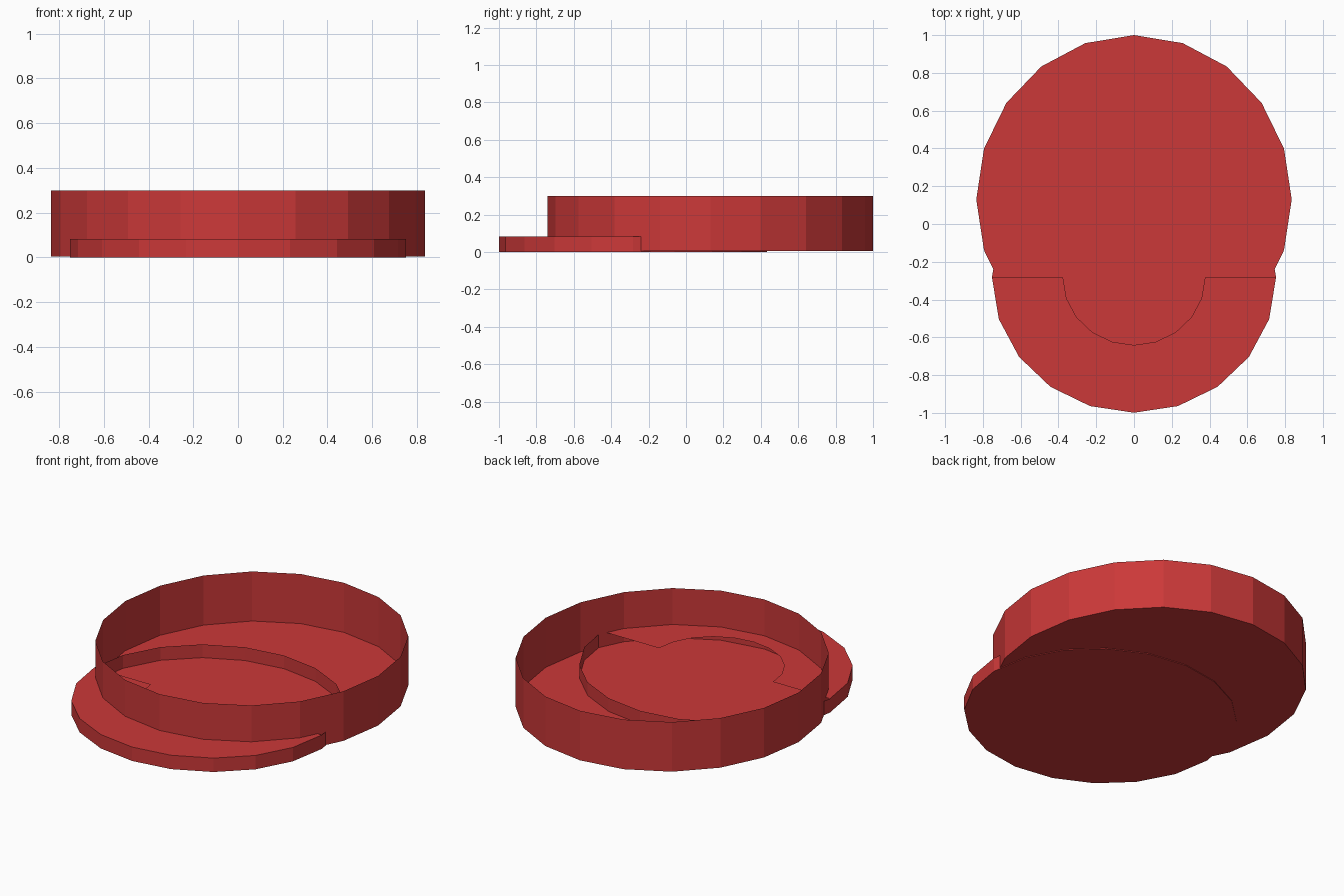
import bpy, bmesh, math

if "Cube" in bpy.data.objects:
    bpy.data.objects.remove(bpy.data.objects["Cube"])

SIDES = 20
red = bpy.data.materials.new("red")
red.diffuse_color = (0.6, 0.04, 0.04, 1)
red.use_nodes = True
red.node_tree.nodes["Principled BSDF"].inputs["Base Color"].default_value = red.diffuse_color


def arc(bm, cy, rx, ry, z, start=0, count=SIDES):
    """Points along an ellipse, one every 18 degrees."""
    step = 2 * math.pi / SIDES
    return [bm.verts.new((rx * math.cos((start + i) * step),
                          cy + ry * math.sin((start + i) * step), z))
            for i in range(count)]


def add_object(name, bm):
    mesh = bpy.data.meshes.new(name)
    bm.to_mesh(mesh)
    bm.free()
    mesh.materials.append(red)
    ob = bpy.data.objects.new(name, mesh)
    bpy.context.collection.objects.link(ob)


def open_pan(bm, cy, rx, ry, z0, z1):
    """Floor plus thin upright wall, open at the top."""
    low = arc(bm, cy, rx, ry, z0)
    high = arc(bm, cy, rx, ry, z1)
    bm.faces.new(low[::-1])
    for i in range(SIDES):
        j = (i + 1) % SIDES
        bm.faces.new((low[i], low[j], high[j], high[i]))


# Main round tray
bm = bmesh.new()
open_pan(bm, 0.13, 0.835, 0.87, 0.004, 0.30)
add_object("tray", bm)

# Low front pan that runs through the tray
CY, RX, RY, TOP = -0.283, 0.752, 0.716, 0.083
bm = bmesh.new()
open_pan(bm, CY, RX, RY, 0, TOP)
add_object("front_pan", bm)

# Half-ring ledge covering the front half of the low pan
bm = bmesh.new()
half = SIDES // 2
outer = arc(bm, CY, RX, RY, TOP, half, half + 1)
inner = arc(bm, CY, RX / 2, RY / 2, TOP, half, half + 1)
for i in range(half):
    bm.faces.new((outer[i], outer[i + 1], inner[i + 1], inner[i]))
add_object("front_ledge", bm)
